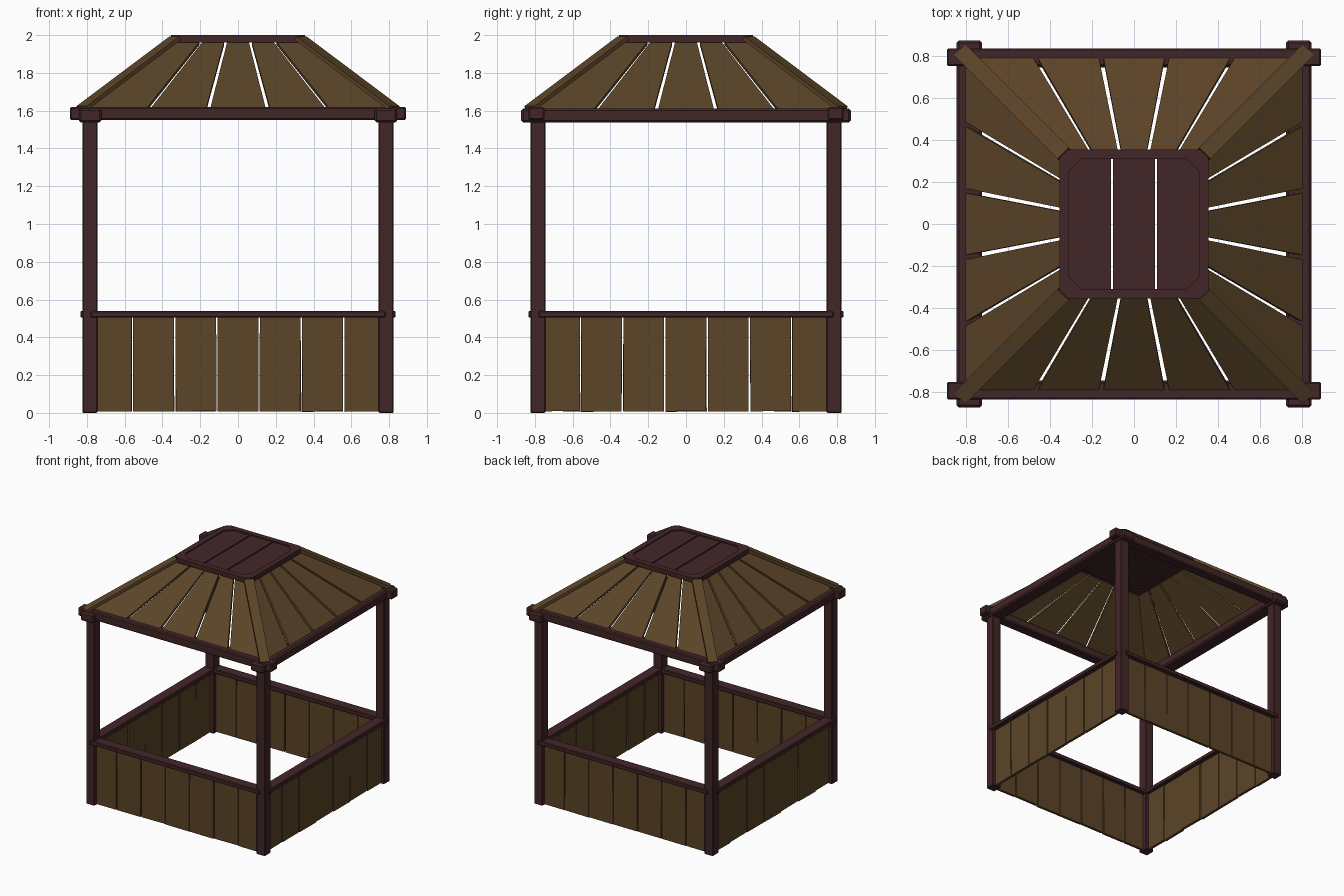
import bpy, bmesh, math, random
from mathutils import Vector, Matrix

random.seed(4)
default = bpy.data.objects.get("Cube")
if default:
    bpy.data.objects.remove(default, do_unlink=True)


def material(name, rgb):
    m = bpy.data.materials.new(name)
    m.use_nodes = True
    m.diffuse_color = (*rgb, 1)
    m.node_tree.nodes["Principled BSDF"].inputs["Base Color"].default_value = (*rgb, 1)
    return m


BROWN = material("brown plank wood", (0.105, 0.058, 0.021))
DARK = material("dark reddish timber", (0.055, 0.019, 0.021))


def finish(name, bm, mat, turn=0, bevel=0):
    """Turn a bmesh into an object, rotated by quarter turns about z."""
    bmesh.ops.transform(bm, matrix=Matrix.Rotation(turn * math.pi / 2, 4, 'Z'), verts=bm.verts)
    bmesh.ops.recalc_face_normals(bm, faces=bm.faces)
    me = bpy.data.meshes.new(name)
    bm.to_mesh(me)
    bm.free()
    me.materials.append(mat)
    ob = bpy.data.objects.new(name, me)
    bpy.context.collection.objects.link(ob)
    if bevel:
        mod = ob.modifiers.new("chamfer", 'BEVEL')
        mod.width, mod.segments = bevel, 1
    return ob


def slab(name, corners, offset, mat, turn=0, bevel=0):
    """Extrude a flat polygon by an offset vector."""
    bm = bmesh.new()
    face = bm.faces.new([bm.verts.new(c) for c in corners])
    new = bmesh.ops.extrude_face_region(bm, geom=[face], use_keep_orig=True)["geom"]
    verts = [v for v in new if isinstance(v, bmesh.types.BMVert)]
    bmesh.ops.translate(bm, vec=offset, verts=verts)
    return finish(name, bm, mat, turn, bevel)


def box(name, x, y, z, mat, turn=0, bevel=0):
    corners = [(x[0], y[0], z[0]), (x[1], y[0], z[0]), (x[1], y[1], z[0]), (x[0], y[1], z[0])]
    return slab(name, corners, (0, 0, z[1] - z[0]), mat, turn, bevel)


def octagon(r, c, z):
    """Square of half size r with corners cut by c."""
    k = r - c
    return [(r, -k, z), (r, k, z), (k, r, z), (-k, r, z),
            (-r, k, z), (-r, -k, z), (-k, -r, z), (k, -r, z)]


# Roof slope: eave and top distances from the centre, and heights
EAVE, TOP = Vector((0.80, 1.612)), Vector((0.33, 1.965))
run = EAVE - TOP
up = Vector((0, run.y, run.x)).normalized()
up = Vector((0, -abs(run.y), abs(run.x))).normalized()

for q in range(4):
    # Corner post and railing
    box("corner_post", (0.745, 0.823), (-0.823, -0.745), (0, 1.56), DARK, q, 0.004)
    box("wall_rail", (-0.78, 0.78), (-0.835, -0.745), (0.505, 0.54), DARK, q, 0.005)

    # Wall planks, slightly uneven
    for i in range(7):
        c = (i - 3) * 0.2235
        j = [random.uniform(-0.003, 0.003) for _ in range(3)]
        a, b = c - 0.108, c + 0.108
        y = -0.797 + j[2]
        slab("wall_plank", [(a, y, 0.515), (a + j[0], y, 0.008), (b + j[1], y, 0.008 + j[2]),
                            (b, y, 0.515)], (0, 0.022, 0), BROWN, q)

    # Tapered roof planks
    for i in range(5):
        def at(s, end, gap):
            half = end.x
            x = max(-half, min(half, s * half * 0.395 + gap))
            if abs(s) > 2:
                x = math.copysign(half, s)
            return (x, -half, end.y)
        lo, hi = i - 2.5, i - 1.5
        slab("roof_plank", [at(lo, EAVE, 0.011), at(hi, EAVE, -0.011),
                            at(hi, TOP, -0.008), at(lo, TOP, 0.008)], -up * 0.02, BROWN, q)

    # Hip board over each roof corner
    side = Vector((1, 1, 0)).normalized() * 0.038
    foot = Vector((0.822, -0.822, EAVE.y - 0.008))
    head = Vector((TOP.x, -TOP.x, TOP.y + 0.008))
    normal = side.cross(head - foot).normalized()
    normal *= math.copysign(1, normal.z)
    slab("hip_board", [foot - side, foot + side, head + side, head - side],
         normal * 0.022, BROWN, q)

# Crossing top beams with overhanging ends
for s in (-1, 1):
    box("cross_beam", (-0.89, 0.89), sorted((s * 0.75, s * 0.835)), (1.55, 1.62), DARK, 0, 0.008)
    box("side_beam", sorted((s * 0.722, s * 0.843)), (-0.873, 0.873), (1.537, 1.612), DARK, 0, 0.012)

# Octagonal frame of the roof cap
bm = bmesh.new()
rings = [[bm.verts.new(p) for p in octagon(*r)] for r in
         ((0.355, 0.04, 1.962), (0.355, 0.04, 2.0), (0.31, 0.06, 2.0), (0.31, 0.06, 1.962))]
for k in range(4):
    r, t = rings[k], rings[(k + 1) % 4]
    for i in range(8):
        bm.faces.new((r[i], r[(i + 1) % 8], t[(i + 1) % 8], t[i]))
finish("cap_frame", bm, DARK)

# Cap boards
for i in (-1, 0, 1):
    c, w = i * 0.21, 0.1
    box("cap_board", (c - w, c + w), (-0.32, 0.32), (1.97, 1.99), DARK)
